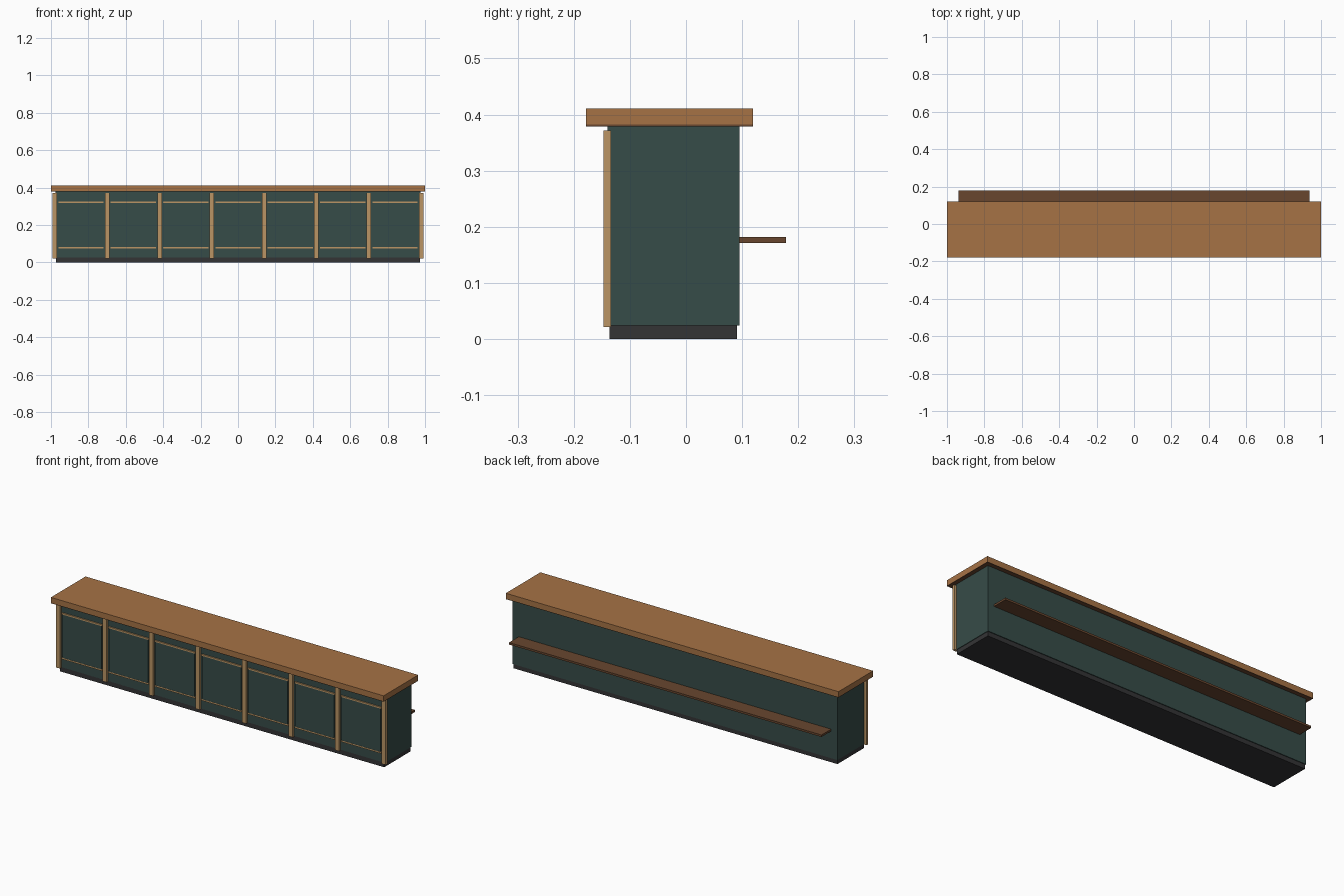
import bpy

if "Cube" in bpy.data.objects:
    bpy.data.objects.remove(bpy.data.objects["Cube"])


def mat(name, rgb):
    m = bpy.data.materials.new(name)
    m.diffuse_color = (*rgb, 1)
    m.use_nodes = True
    m.node_tree.nodes["Principled BSDF"].inputs["Base Color"].default_value = m.diffuse_color
    return m


COUNTER = mat("counter wood", (0.38, 0.17, 0.06))
TRIM = mat("light wood trim", (0.50, 0.30, 0.13))
DARK = mat("dark wood", (0.14, 0.062, 0.028))
GREEN = mat("dark green paint", (0.037, 0.072, 0.065))
BLACK = mat("charcoal plinth", (0.034, 0.034, 0.036))


def box(name, x, y, z, material):
    """Box from (min, max) ranges on each axis."""
    xs, ys, zs = x, y, z
    verts = [(a, b, c) for a in xs for b in ys for c in zs]
    faces = [(0, 1, 3, 2), (4, 6, 7, 5), (0, 4, 5, 1),
             (2, 3, 7, 6), (0, 2, 6, 4), (1, 5, 7, 3)]
    me = bpy.data.meshes.new(name)
    me.from_pydata(verts, [], faces)
    me.materials.append(material)
    ob = bpy.data.objects.new(name, me)
    bpy.context.collection.objects.link(ob)
    return ob


# Main carcass
box("plinth", (-0.974, 0.974), (-0.136, 0.091), (0, 0.025), BLACK)
box("counter_body", (-0.977, 0.977), (-0.136, 0.095), (0.024, 0.38), GREEN)

# Worktop with a dark lower edge, and the top rail just below it
box("worktop", (-1, 1), (-0.178, 0.119), (0.382, 0.411), COUNTER)
box("worktop_underside", (-1, 1), (-0.178, 0.119), (0.379, 0.382), DARK)
box("top_rail", (-0.975, 0.975), (-0.140, -0.13), (0.371, 0.38), GREEN)

# Rear shelf
box("rear_shelf", (-0.939, 0.939), (0.094, 0.178), (0.171, 0.182), DARK)

# Front pilasters
BAYS = 7
STEP = 2 * 0.979 / BAYS
for i in range(BAYS + 1):
    c = -0.979 + i * STEP
    box(f"pilaster_{i + 1}", (c - 0.012, c + 0.012), (-0.147, -0.134), (0.021, 0.372), TRIM)

# Raised front panels with thin mouldings above and below
for i in range(BAYS):
    c = -0.979 + (i + 0.5) * STEP
    box(f"front_panel_{i + 1}", (c - 0.117, c + 0.117), (-0.142, -0.134), (0.079, 0.318), GREEN)
    for label, z in (("lower", 0.077), ("upper", 0.320)):
        box(f"{label}_moulding_{i + 1}", (c - 0.121, c + 0.121), (-0.143, -0.134),
            (z - 0.004, z + 0.004), TRIM)
